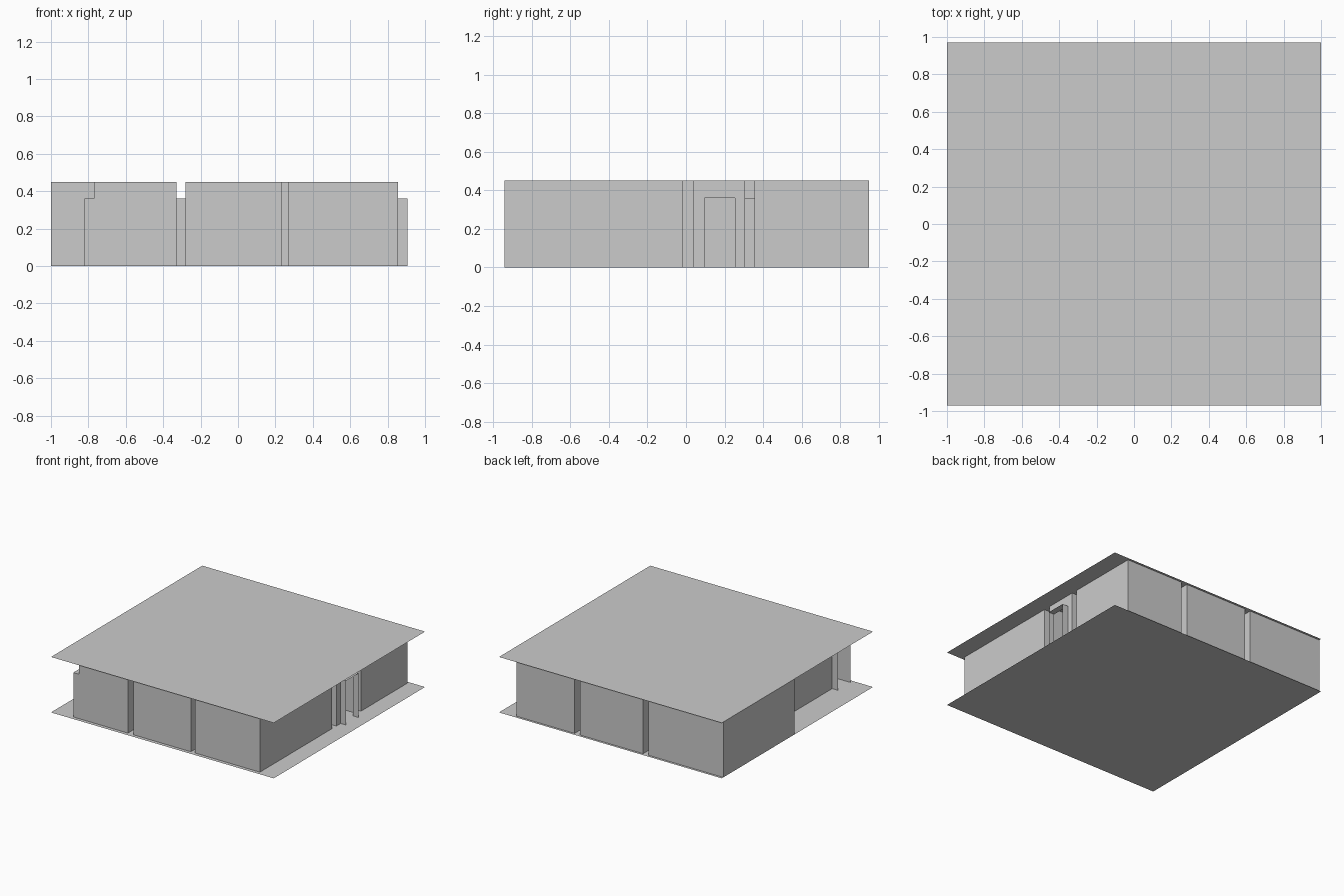
import bpy

if "Cube" in bpy.data.objects:
    bpy.data.objects.remove(bpy.data.objects["Cube"])

H, DOOR_H = 0.45, 0.36

# Doors: (x0, x1, y0, y1, axis the passage runs along)
DOORS = {
    "right_entrance": (0.855, 0.905, 0.095, 0.255, 0),
    "left_entrance": (-0.82, -0.77, -0.94, -0.775, 0),
    "back_left_door": (-0.33, -0.28, 0.095, 0.255, 0),
    "front_left_door": (-0.33, -0.28, -0.25, -0.09, 0),
    "back_middle_door": (-0.08, 0.08, 0.305, 0.355, 1),
    "back_right_door": (0.42, 0.58, 0.305, 0.355, 1),
}


def make(name, quads):
    verts = [v for q in quads for v in q]
    faces = [tuple(range(4 * i, 4 * i + 4)) for i in range(len(quads))]
    mesh = bpy.data.meshes.new(name)
    mesh.from_pydata(verts, [], faces)
    obj = bpy.data.objects.new(name, mesh)
    bpy.context.collection.objects.link(obj)
    return obj


def upright(a, b, z0, z1):
    return [(*a, z0), (*b, z0), (*b, z1), (*a, z1)]


def flat(x0, x1, y0, y1, z):
    return [(x0, y0, z), (x1, y0, z), (x1, y1, z), (x0, y1, z)]


def wall(a, b):
    """Wall from a to b, with an opening at every door that touches it."""
    along = 0 if abs(a[0] - b[0]) > 1e-6 else 1
    across = 1 - along
    lo, hi = sorted((a[along], b[along]))
    cuts = []
    for d in DOORS.values():
        span, depth = d[2 * along:2 * along + 2], d[2 * across:2 * across + 2]
        on_plane = any(abs(a[across] - c) < 1e-4 for c in depth)
        if d[4] == across and on_plane and span[0] >= lo and span[1] <= hi:
            cuts.append(span)

    def point(t):
        return (t, a[across]) if along == 0 else (a[across], t)

    quads, t = [], lo
    for s, e in sorted(cuts):
        if s - t > 1e-4:
            quads.append(upright(point(t), point(s), 0, H))
        quads.append(upright(point(s), point(e), DOOR_H, H))
        t = e
    quads.append(upright(point(t), point(hi), 0, H))
    return quads


def room(name, pts):
    make(name, [q for a, b in zip(pts, pts[1:] + pts[:1]) for q in wall(a, b)])


def box(x0, x1, y0, y1):
    return [(x0, y0), (x1, y0), (x1, y1), (x0, y1)]


# Floor and roof sheets
for name, z in (("floor", 0), ("roof", H)):
    make(name, [flat(-1, 1, -0.97, 0.97, z)])

# Closed rooms
room("front_left_room_walls", box(-0.77, -0.33, -0.94, -0.015))
room("back_left_room_walls", box(-1, -0.33, 0.04, 0.95))
room("back_middle_room_walls", box(-0.28, 0.285, 0.355, 0.95))
room("back_right_room_walls", box(0.335, 0.855, 0.355, 0.95))

# Open hall, with two partition slots cut in from the front and the right
room("hall_walls", [
    (-0.28, -0.94), (0.235, -0.94), (0.235, -0.2), (0.27, -0.2), (0.27, -0.94),
    (0.855, -0.94), (0.855, -0.015), (0.45, -0.015), (0.45, 0.04), (0.855, 0.04),
    (0.855, 0.305), (-0.28, 0.305)])

# Door reveals: two jambs and a lintel
for name, (x0, x1, y0, y1, axis) in DOORS.items():
    if axis == 0:
        jambs = [upright((x0, y), (x1, y), 0, DOOR_H) for y in (y0, y1)]
    else:
        jambs = [upright((x, y0), (x, y1), 0, DOOR_H) for x in (x0, x1)]
    make(name + "_reveal", jambs + [flat(x0, x1, y0, y1, DOOR_H)])
